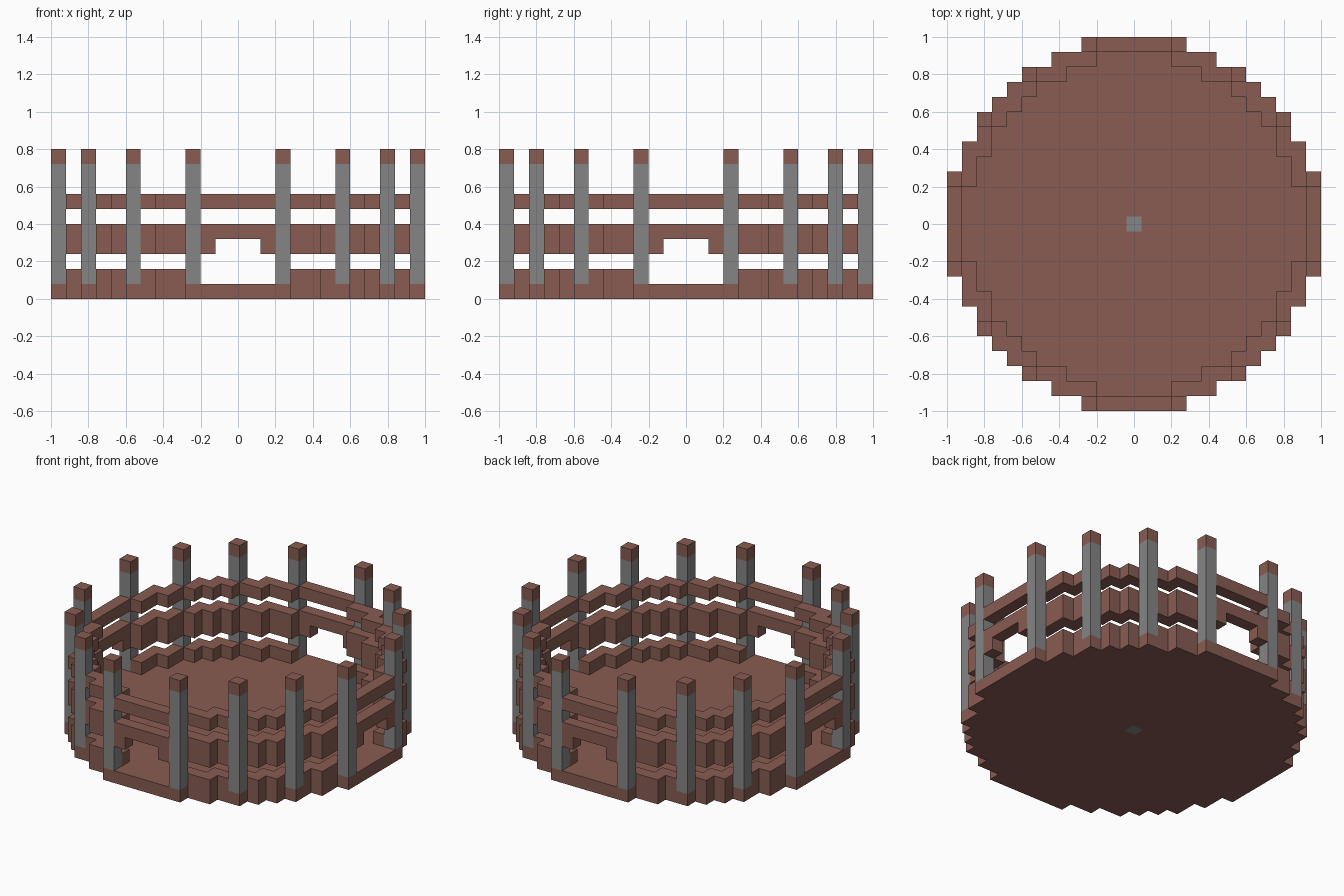
import bpy
import bmesh

CELL = 0.08

cube = bpy.data.objects.get("Cube")
if cube:
    bpy.data.objects.remove(cube, do_unlink=True)


def make_material(name, color):
    mat = bpy.data.materials.new(name)
    mat.use_nodes = True
    mat.diffuse_color = color
    mat.node_tree.nodes["Principled BSDF"].inputs["Base Color"].default_value = color
    return mat


MATERIALS = [make_material("brown wood", (0.246, 0.107, 0.084, 1)),
             make_material("grey stone", (0.235, 0.235, 0.235, 1))]
BROWN, GREY = 0, 1

# Unit cube sides: outward direction and the four corners, counter-clockwise
SIDES = []
for axis in range(3):
    for sign in (-1, 1):
        normal = [0, 0, 0]
        normal[axis] = sign
        corners = []
        for a, b in ((-1, -1), (1, -1), (1, 1), (-1, 1))[::sign]:
            corner = [0, 0, 0]
            corner[axis] = sign
            corner[(axis + 1) % 3] = a
            corner[(axis + 2) % 3] = b
            corners.append(corner)
        SIDES.append((normal, corners))


def build_blocks(name, cells, color_rule=lambda cell: BROWN):
    """Make one outer shell from a set of grid cells."""
    bm = bmesh.new()
    verts = {}
    for cell in sorted(cells):
        for normal, corners in SIDES:
            if tuple(c + n for c, n in zip(cell, normal)) in cells:
                continue
            ring = []
            for corner in corners:
                key = tuple(2 * c + k for c, k in zip(cell, corner))
                if key not in verts:
                    x, y, z = key
                    verts[key] = bm.verts.new((x * CELL / 2, y * CELL / 2, (z + 1) * CELL / 2))
                ring.append(verts[key])
            bm.faces.new(ring).material_index = color_rule(cell)
    mesh = bpy.data.meshes.new(name)
    bm.to_mesh(mesh)
    bm.free()
    for mat in MATERIALS:
        mesh.materials.append(mat)
    obj = bpy.data.objects.new(name, mesh)
    bpy.context.collection.objects.link(obj)


# Stepped round plan: half width of each row, from the middle row outward
HALF_WIDTH = [12, 12, 12, 12, 11, 11, 10, 10, 9, 8, 7, 5, 3]
disc = {(x, y) for y in range(-12, 13) for x in range(-12, 13)
        if abs(x) <= HALF_WIDTH[abs(y)]}
ring = {(x, y) for x, y in disc
        if any((x + i, y + j) not in disc for i in (-1, 0, 1) for j in (-1, 0, 1))}
post_spots = {(sx * x, sy * y) for x, y in ((12, 3), (10, 7), (7, 10), (3, 12))
              for sx in (-1, 1) for sy in (-1, 1)}


def rail_layer(z, gap=-1):
    """Ring cells at one level, with an opening in the middle of each side."""
    return {(x, y, z) for x, y in ring - post_spots if min(abs(x), abs(y)) > gap}


# Floor with the small grey centre stone
build_blocks("floor", {(x, y, 0) for x, y in disc},
             lambda cell: GREY if cell == (0, 0, 0) else BROWN)

# Rails, with doorways on the four sides
build_blocks("low_rail", rail_layer(1, gap=2))
build_blocks("middle_rail", rail_layer(3, gap=1) | rail_layer(4))
build_blocks("top_rail", rail_layer(6))

# Posts with wooden caps
for number, (x, y) in enumerate(sorted(post_spots), 1):
    build_blocks(f"post_{number}", {(x, y, z) for z in range(1, 10)},
                 lambda cell: BROWN if cell[2] == 9 else GREY)
